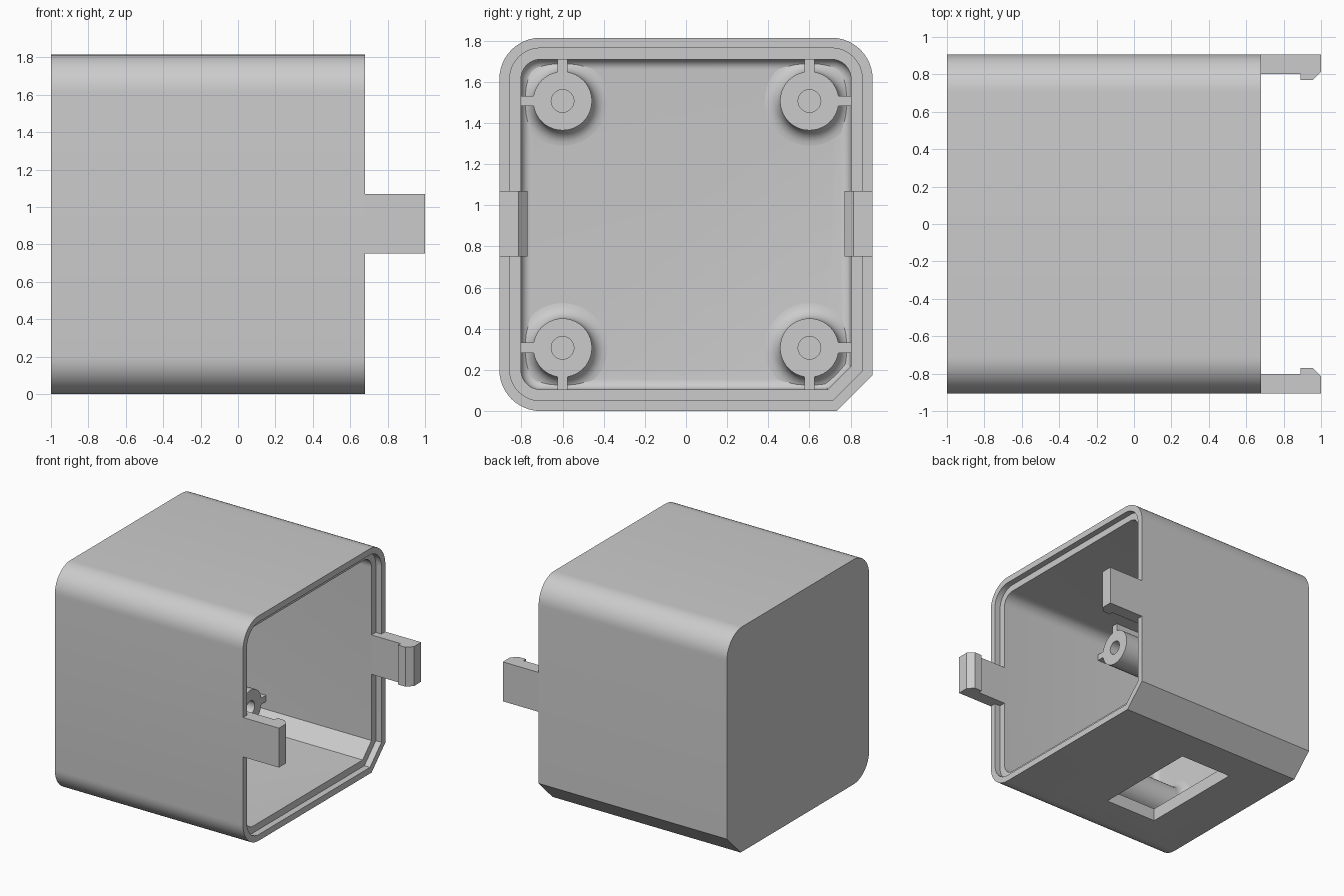
import bpy, bmesh
from math import sin, cos, pi, sqrt

if "Cube" in bpy.data.objects:
    bpy.data.objects.remove(bpy.data.objects["Cube"], do_unlink=True)

H = 0.907            # half width of the case
BACK, FRONT = -1.0, 0.68
FLOOR = -0.9         # inside of the closed end
WALL = 0.105
BOSS_END = -0.31

grey = bpy.data.materials.new("plain grey")
grey.use_nodes = True
grey.diffuse_color = (0.6, 0.6, 0.6, 1)
grey.node_tree.nodes["Principled BSDF"].inputs["Base Color"].default_value = (0.6, 0.6, 0.6, 1)


def finish(bm, name, smooth=True):
    bmesh.ops.recalc_face_normals(bm, faces=bm.faces[:])
    mesh = bpy.data.meshes.new(name)
    bm.to_mesh(mesh)
    bm.free()
    mesh.materials.append(grey)
    obj = bpy.data.objects.new(name, mesh)
    bpy.context.collection.objects.link(obj)
    if smooth:
        shade(obj)
    return obj


def shade(obj):
    bpy.ops.object.select_all(action='DESELECT')
    obj.select_set(True)
    bpy.context.view_layer.objects.active = obj
    bpy.ops.object.shade_smooth_by_angle(angle=pi / 6)


def box(name, x, y, z):
    """Box from (min, max) pairs."""
    bm = bmesh.new()
    bmesh.ops.create_cube(bm, size=1)
    for v in bm.verts:
        v.co = [a + (b - a) * (c + 0.5) for (a, b), c in zip((x, y, z), v.co)]
    return finish(bm, name, False)


def outline(inset, n=12):
    """Rounded square in y-z with one chamfered corner, moved inward."""
    h, r = H - inset, 0.2 - inset
    chamfer = 0.175 - inset * (2 - sqrt(2))
    pts = []
    for k in range(4):
        for i in range(n + 1):
            t = i / n
            if k == 3:
                pts.append((h - chamfer * (1 - t), H - h + chamfer * t))
            else:
                a = (k + t) * pi / 2
                sy, sz = ((1, 1), (-1, 1), (-1, -1))[k]
                pts.append((sy * (h - r) + r * cos(a), H + sz * (h - r) + r * sin(a)))
    return pts


# Case: one skin lofted over the outside, stepped rim and cavity
fillet = 0.05
rings = [(BACK, 0), (FRONT, 0), (FRONT, 0.05), (FRONT - 0.05, 0.05), (FRONT - 0.05, WALL)]
for i in range(7):
    a = i / 6 * pi / 2
    rings.append((FLOOR + fillet * (1 - sin(a)), WALL + fillet * (1 - cos(a))))
bm = bmesh.new()
loops = [[bm.verts.new((x, y, z)) for y, z in outline(o)] for x, o in rings]
for a, b in zip(loops, loops[1:]):
    for i in range(len(a)):
        j = (i + 1) % len(a)
        bm.faces.new((a[i], a[j], b[j], b[i]))
bm.faces.new(loops[0])
bm.faces.new(loops[-1])
case = finish(bm, "case", False)

# Rectangular opening through the underside
cutter = box("opening_cutter", (-0.58, -0.11), (-0.45, 0.45), (-0.2, 0.2))
cutter.hide_render = True
cut = case.modifiers.new("opening", 'BOOLEAN')
cut.operation, cut.solver, cut.object = 'DIFFERENCE', 'EXACT', cutter
bpy.context.view_layer.objects.active = case
bpy.ops.object.modifier_apply(modifier=cut.name)
bpy.data.objects.remove(cutter, do_unlink=True)
shade(case)


# Screw bosses: turned post with a blind hole and a flared foot
def boss(name, cy, cz, n=40):
    profile = [(0.055, -0.8), (0.055, BOSS_END), (0.143, BOSS_END)]
    for i in range(7):
        a = i / 6 * pi / 2
        profile.append((0.143 + 0.075 * (1 - cos(a)), FLOOR + 0.075 * (1 - sin(a))))
    bm = bmesh.new()
    loops = [[bm.verts.new((x, cy + r * cos(2 * pi * i / n), cz + r * sin(2 * pi * i / n)))
              for i in range(n)] for r, x in profile]
    for a, b in zip(loops, loops[1:]):
        for i in range(n):
            j = (i + 1) % n
            bm.faces.new((a[i], a[j], b[j], b[i]))
    bm.faces.new(loops[0])
    return finish(bm, name)


for sy, side in ((-1, "right"), (1, "left")):
    for sz, level in ((-1, "lower"), (1, "upper")):
        cy, cz = sy * 0.6, H + sz * 0.6
        label = f"{level}_{'back' if sy > 0 else 'front'}"
        boss(f"boss_{label}", cy, cz)
        # Two ribs tie each boss to the walls
        span = (FLOOR - 0.02, BOSS_END)
        box(f"side_rib_{label}", span, sorted((cy + sy * 0.12, cy + sy * 0.22)), (cz - 0.025, cz + 0.025))
        box(f"end_rib_{label}", span, (cy - 0.025, cy + 0.025), sorted((cz + sz * 0.12, cz + sz * 0.22)))

# Snap clips: hooked side profile pulled up through the clip height
hook = [(0.61, 0.907), (1, 0.907), (1, 0.815), (0.955, 0.77), (0.89, 0.77), (0.89, 0.802), (0.61, 0.802)]
for s, side in ((-1, "front"), (1, "back")):
    bm = bmesh.new()
    face = bm.faces.new([bm.verts.new((x, s * y, 0.752)) for x, y in hook])
    top = bmesh.ops.extrude_face_region(bm, geom=[face])["geom"]
    bmesh.ops.translate(bm, vec=(0, 0, 0.318), verts=[v for v in top if isinstance(v, bmesh.types.BMVert)])
    finish(bm, f"snap_clip_{side}", False)
